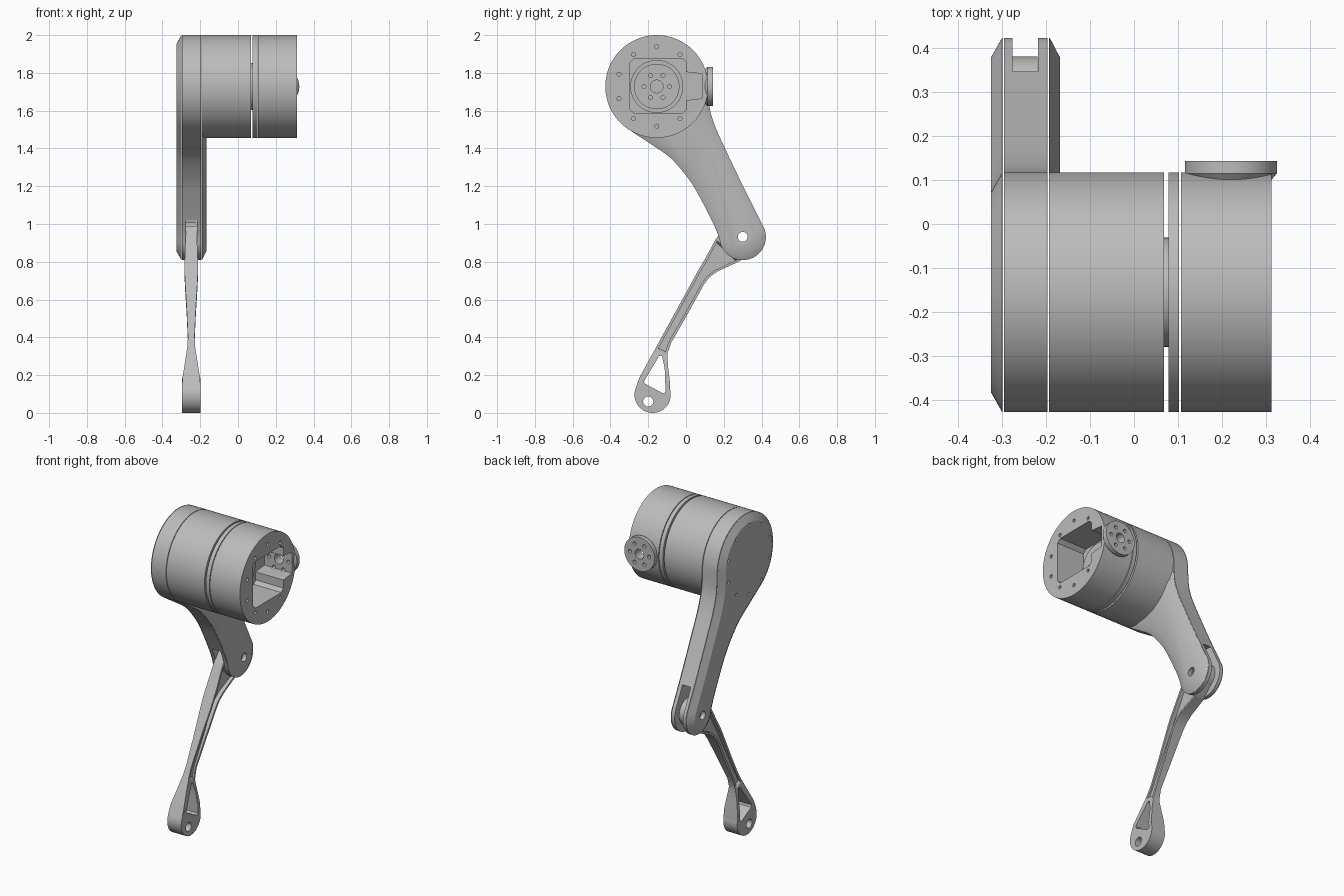
import bpy, bmesh, math
from mathutils import Vector

if "Cube" in bpy.data.objects:
    bpy.data.objects.remove(bpy.data.objects["Cube"])

grey = bpy.data.materials.new("light_grey_metal")
grey.diffuse_color = (0.5, 0.5, 0.5, 1)
grey.use_nodes = True
grey.node_tree.nodes["Principled BSDF"].inputs["Base Color"].default_value = grey.diffuse_color

HIP, KNEE, FOOT = (-0.155, 1.728), (0.30, 0.932), (-0.177, 0.096)
R = 0.272
SHIN_X = -0.2475


def arc(c, r, a0=0, a1=360, n=96, end=False):
    k = n + 1 if end else n
    return [(c[0] + r * math.cos(math.radians(a0 + (a1 - a0) * i / n)),
             c[1] + r * math.sin(math.radians(a0 + (a1 - a0) * i / n))) for i in range(k)]


def spline(pts, n=6):
    # Catmull-Rom curve through the points
    p = [Vector(q) for q in [pts[0]] + pts + [pts[-1]]]
    out = []
    for i in range(1, len(p) - 2):
        a, b, c, d = p[i - 1:i + 3]
        for k in range(n):
            t = k / n
            out.append(tuple(0.5 * (2 * b + (c - a) * t + (2 * a - 5 * b + 4 * c - d) * t * t
                                    + (3 * b - a - 3 * c + d) * t ** 3)))
    return out


def offset(pts, d):
    # shrink a counter-clockwise outline by d
    out = []
    for i, p in enumerate(pts):
        a, b = pts[i - 1], pts[(i + 1) % len(pts)]
        t = (Vector(b) - Vector(a)).normalized()
        out.append((p[0] - t.y * d, p[1] + t.x * d))
    return out


def add_loft(bm, rings):
    vs = [[bm.verts.new(p) for p in r] for r in rings]
    n = len(vs[0])
    for a, b in zip(vs, vs[1:]):
        for i in range(n):
            bm.faces.new((a[i], a[(i + 1) % n], b[(i + 1) % n], b[i]))
    bm.faces.new(vs[0][::-1])
    bm.faces.new(vs[-1])


def make(name, *lofts):
    bm = bmesh.new()
    for rings in lofts:
        add_loft(bm, rings)
    bmesh.ops.recalc_face_normals(bm, faces=bm.faces)
    me = bpy.data.meshes.new(name)
    bm.to_mesh(me)
    bm.free()
    me.materials.append(grey)
    ob = bpy.data.objects.new(name, me)
    bpy.context.collection.objects.link(ob)
    return ob


def prism(pts, x0, x1, in0=0, in1=0, cham=0.0):
    # outline in y,z extruded along x, optional chamfered end
    rings = [(x0, in0)]
    if in0:
        rings.append((x0 + cham, 0))
    if in1:
        rings.append((x1 - cham, 0))
    rings.append((x1, in1))
    return [[(x, *q) for q in (offset(pts, d) if d else pts)] for x, d in rings]


def y_cyl(c, r, y0, y1, n=64):
    return [[(p[0], y, p[1]) for p in arc(c, r, n=n)] for y in (y0, y1)]


def cut(ob, *lofts):
    c = make("cutter", *lofts)
    c.hide_render = True
    m = ob.modifiers.new("cut", 'BOOLEAN')
    m.operation, m.solver, m.object = 'DIFFERENCE', 'EXACT', c
    bpy.context.view_layer.objects.active = ob
    bpy.ops.object.modifier_apply(modifier=m.name)
    bpy.data.objects.remove(c)


def bolt_ring(c, r, hole, n, x0, x1, a0=90):
    return [prism(arc(p, hole, n=16), x0, x1) for p in arc(c, r, a0, a0 + 360, n)]


# --- thigh outline: hip circle, concave sides, knee circle
left = spline([(-0.166, 1.41), (-0.077, 1.345), (0.02, 1.23), (0.09, 1.11), (0.15, 0.99), (0.178, 0.92)])
right = spline([(0.408, 0.99), (0.31, 1.184), (0.204, 1.406), (0.155, 1.515), (0.126, 1.61), (0.118, 1.70)])
thigh = arc(HIP, R, 0, 236, 64, True) + left + arc(KNEE, 0.123, 197, 382, 40, True) + right
knee_pin = prism(arc(KNEE, 0.026, n=32), -0.5, 0)

outer = make("thigh_outer_cover", prism(thigh, -0.325, -0.2985, in0=0.045, cham=0.0255))
cut(outer, knee_pin, *bolt_ring(HIP, 0.213, 0.009, 10, -0.4, -0.312))

middle = make("thigh_core", prism(thigh, -0.2955, -0.196))
cut(middle, prism(arc(KNEE, 0.185), -0.276, -0.218))
cut(middle, knee_pin)

inner = make("thigh_inner_cover", prism(thigh, -0.1925, -0.168, in1=0.045, cham=0.0235))
cut(inner, knee_pin)

# --- hip housing
make("motor_housing", prism(arc(HIP, R), -0.1915, 0.068))
make("output_disc", prism(arc(HIP, 0.124), 0.066, 0.08))
make("hip_ring", prism(arc(HIP, R), 0.078, 0.1025))

# --- end shell with open cavity and side notch
shell = make("end_shell", prism(arc(HIP, R), 0.107, 0.312))
cavity = [(-0.275, 1.585), (-0.02, 1.585), (0.0, 1.605), (0.0, 1.655), (0.085, 1.665), (0.085, 1.795),
          (0.0, 1.805), (0.0, 1.855), (-0.02, 1.875), (-0.275, 1.875), (-0.297, 1.853), (-0.297, 1.607)]
cut(shell, prism(cavity, 0.122, 0.4))
cut(shell, *[b for i, b in enumerate(bolt_ring(HIP, 0.21, 0.0105, 10, 0.28, 0.35)) if i not in (7, 8)])
BOSS = (0.22, 1.728)
boss_holes = [y_cyl(BOSS, 0.03, 0.03, 0.2, 32)] + [y_cyl(p, 0.011, 0.03, 0.2, 16)
                                                  for p in arc(BOSS, 0.066, 0, 360, 6)]
cut(shell, *boss_holes)

# --- side mounting boss
boss = make("side_boss", y_cyl(BOSS, 0.092, 0.088, 0.1) + y_cyl(BOSS, 0.1045, 0.115, 0.143))
cut(boss, *boss_holes)

# --- motor face inside the cavity
make("motor_base", prism(arc(HIP, 0.14), 0.118, 0.132))
face = make("motor_face", prism(arc(HIP, 0.12), 0.13, 0.146))
cut(face, prism(arc(HIP, 0.034, n=32), 0.136, 0.2), *bolt_ring(HIP, 0.067, 0.0105, 6, 0.136, 0.2, 60))

# --- shin: lofted I-beam, each section = left yz, right yz, half width, web half width
sections = [((0.215, 0.99), (0.345, 0.868), 0.029, 0.029),
            ((0.157, 0.92), (0.285, 0.803), 0.031, 0.031),
            ((0.152, 0.91), (0.272, 0.797), 0.031, 0.010),
            ((0.092, 0.80), (0.165, 0.748), 0.035, 0.010),
            ((0.062, 0.75), (0.124, 0.718), 0.035, 0.010),
            ((0.042, 0.713), (0.092, 0.675), 0.034, 0.010),
            ((-0.050, 0.545), (0.004, 0.515), 0.024, 0.008),
            ((-0.130, 0.400), (-0.078, 0.372), 0.0175, 0.008),
            ((-0.158, 0.348), (-0.097, 0.318), 0.021, 0.010),
            ((-0.165, 0.335), (-0.099, 0.300), 0.023, 0.023),
            ((-0.212, 0.250), (-0.094, 0.235), 0.036, 0.036),
            ((-0.245, 0.190), (-0.086, 0.170), 0.046, 0.046),
            ((-0.264, 0.140), (-0.083, 0.115), 0.0475, 0.0475)]
rings = []
for l, r, w, wp in sections:
    l, r = Vector(l), Vector(r)
    f = (r - l).normalized() * 0.014
    half = [(l, w), (l + f, w), (l + f, wp), (r - f, wp), (r - f, w), (r, w)]
    full = half + [(p, -x) for p, x in reversed(half)]
    rings.append([(SHIN_X + x, p.x, p.y) for p, x in full])
shin = make("shin_beam", rings)
window = prism([(-0.143, 0.30), (-0.222, 0.168), (-0.218, 0.155), (-0.122, 0.103), (-0.108, 0.11),
                (-0.113, 0.24), (-0.128, 0.302)], -0.4, -0.1)
cut(shin, window)
cut(shin, prism(arc(KNEE, 0.026, n=32), -0.5, 0))

foot = make("foot_end", prism(arc(FOOT, 0.096, n=64), SHIN_X - 0.0478, SHIN_X + 0.0478))
cut(foot, window, prism(arc((-0.20, 0.06), 0.027, n=32), -0.5, 0))
knuckle = make("knee_knuckle", prism(arc(KNEE, 0.08, n=64), SHIN_X - 0.0285, SHIN_X + 0.0285))
cut(knuckle, knee_pin)

# --- smooth shading with sharp edges
for ob in bpy.data.objects:
    ob.select_set(True)
bpy.context.view_layer.objects.active = shin
bpy.ops.object.shade_smooth_by_angle(angle=math.radians(28))
